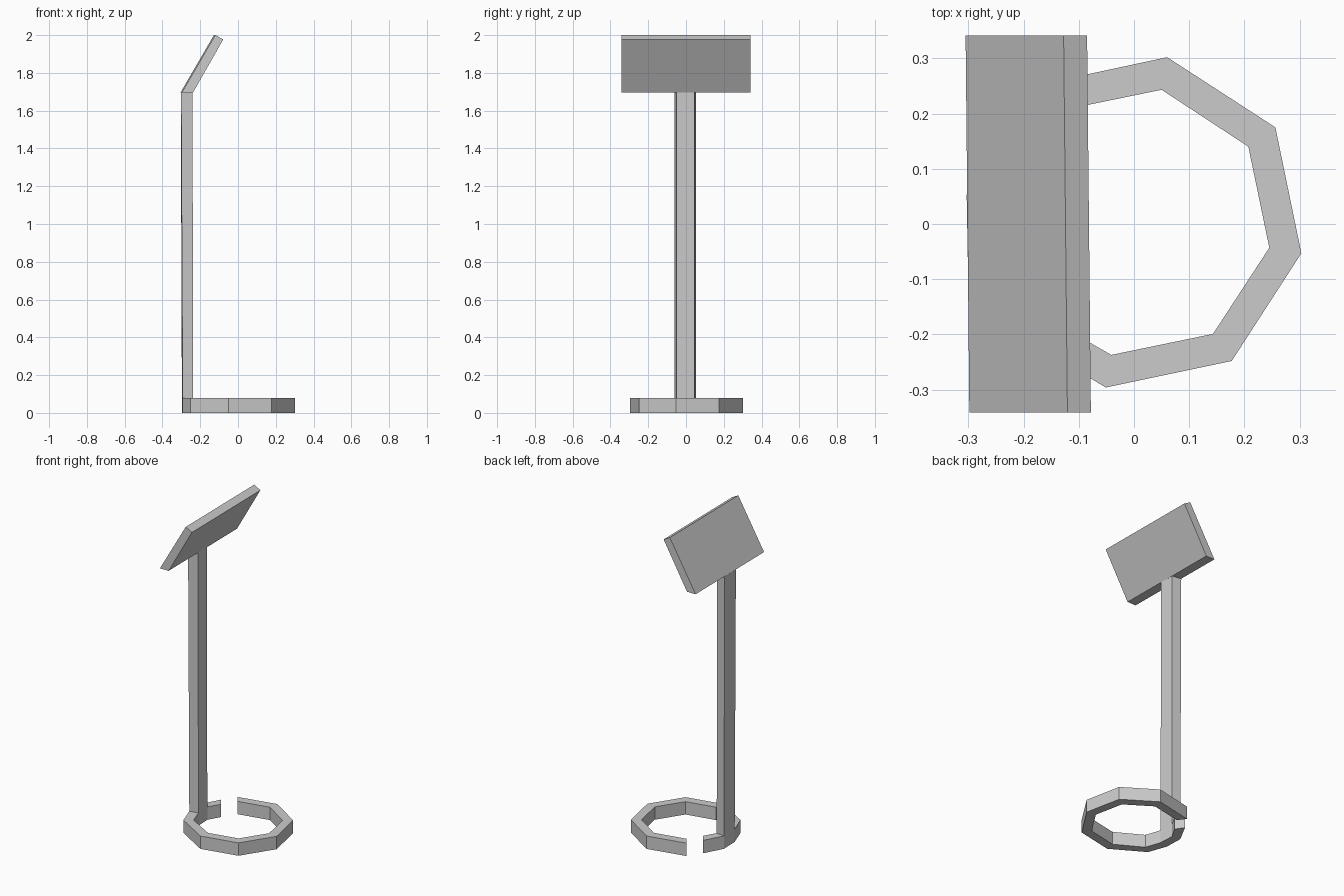
import bpy, bmesh

if "Cube" in bpy.data.objects:
    bpy.data.objects.remove(bpy.data.objects["Cube"])

grey = bpy.data.materials.new("light grey")
grey.diffuse_color = (0.6, 0.6, 0.6, 1)
grey.use_nodes = True
grey.node_tree.nodes["Principled BSDF"].inputs["Base Color"].default_value = grey.diffuse_color


def loft(name, sections):
    """Join matching closed cross-sections with flat sides and cap both ends."""
    bm = bmesh.new()
    rows = [[bm.verts.new(p) for p in s] for s in sections]
    n = len(rows[0])
    for a, b in zip(rows, rows[1:]):
        for i in range(n):
            j = (i + 1) % n
            bm.faces.new((a[i], a[j], b[j], b[i]))
    bm.faces.new(rows[0])
    bm.faces.new(rows[-1])
    bmesh.ops.recalc_face_normals(bm, faces=bm.faces)
    mesh = bpy.data.meshes.new(name)
    bm.to_mesh(mesh)
    bm.free()
    mesh.materials.append(grey)
    obj = bpy.data.objects.new(name, mesh)
    bpy.context.collection.objects.link(obj)
    return obj


# Open ring base: outer and inner corner pairs, running clockwise from the gap
BASE_H = 0.08
ring = [
    ((-0.178, 0.251), (-0.145, 0.203)),
    ((0.060, 0.302), (0.050, 0.243)),
    ((0.256, 0.175), (0.207, 0.140)),
    ((0.303, -0.053), (0.245, -0.043)),
    ((0.177, -0.248), (0.143, -0.199)),
    ((-0.051, -0.296), (-0.041, -0.237)),
    ((-0.251, -0.177), (-0.204, -0.144)),
    ((-0.293, -0.060), (-0.237, -0.050)),   # post, near side
    ((-0.297, 0.052), (-0.242, 0.044)),     # post, far side
    ((-0.234, 0.168), (-0.199, 0.118)),
]
loft("ring_base", [[(*o, 0), (*i, 0), (*i, BASE_H), (*o, BASE_H)] for o, i in ring])

# Post: rises from the ring segment, leaning back very slightly
foot = [ring[7][0], ring[7][1], ring[8][1], ring[8][0]]
head = [(-0.301, -0.060), (-0.241, -0.050), (-0.244, 0.044), (-0.303, 0.053)]
loft("post", [[(*p, BASE_H) for p in foot], [(*p, 1.695) for p in head]])

# Tilted panel: side profile swept across y, with a slight skew
profile = [(-0.3015, 1.695), (-0.242, 1.695), (-0.0815, 1.977), (-0.124, 2.0)]
loft("tilted_panel", [[(x - 0.01 * y, y, z) for x, z in profile] for y in (-0.341, 0.341)])
